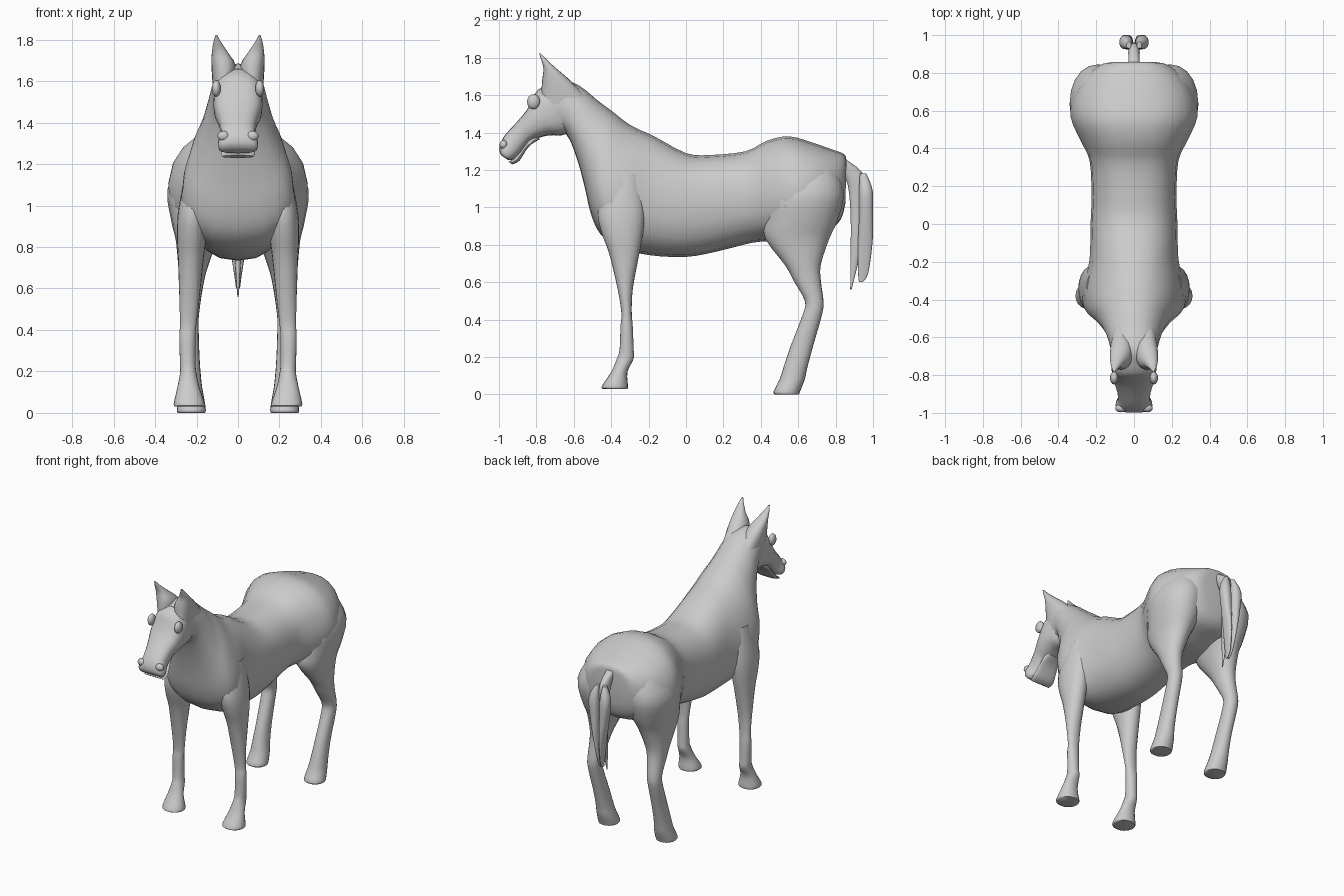
import bpy, bmesh, math
from mathutils import Vector

SIDES = 20


def spow(v, e):
    return math.copysign(abs(v) ** e, v)


def smooth_rows(rows, steps):
    """Catmull-Rom interpolation through rows of section parameters."""
    out = []
    for i in range(len(rows) - 1):
        a, b, c, d = (Vector(rows[min(max(k, 0), len(rows) - 1)]) for k in range(i - 1, i + 3))
        for s in range(steps):
            t = s / steps
            out.append(0.5 * (2 * b + (c - a) * t + (2 * a - 5 * b + 4 * c - d) * t * t
                              + (3 * b - a - 3 * c + d) * t ** 3))
    return out + [Vector(rows[-1])]


def trunk_ring(r, e):
    # row: top y, top z, bottom y, bottom z, half width, narrowing towards the top
    ty, tz, by, bz, w, p = r
    pts = []
    for k in range(SIDES):
        a = 2 * math.pi * k / SIDES
        c, s = spow(math.cos(a), e), spow(math.sin(a), e)
        pts.append((w * s * (1 - p * c), (ty + by) / 2 + (ty - by) / 2 * c,
                    (tz + bz) / 2 + (tz - bz) / 2 * c))
    return pts


def limb_ring(r, e):
    # row: height, front y, back y, inner x, outer x
    z, yf, yb, xi, xo = r
    pts = []
    for k in range(SIDES):
        a = 2 * math.pi * k / SIDES
        pts.append(((xi + xo) / 2 + (xo - xi) / 2 * spow(math.cos(a), e),
                    (yf + yb) / 2 + (yb - yf) / 2 * spow(math.sin(a), e), z))
    return pts


def loft(name, rows, ring, e=1.0, mirror=False, steps=3):
    bm = bmesh.new()
    rings = [[bm.verts.new(p) for p in ring(r, e)] for r in smooth_rows(rows, steps)]
    for a, b in zip(rings, rings[1:]):
        for k in range(SIDES):
            n = (k + 1) % SIDES
            bm.faces.new((a[k], a[n], b[n], b[k]))
    bm.faces.new(rings[0])
    bm.faces.new(rings[-1])
    bmesh.ops.recalc_face_normals(bm, faces=bm.faces)
    finish(name, bm, mirror)


def finish(name, bm, mirror):
    me = bpy.data.meshes.new(name)
    bm.to_mesh(me)
    bm.free()
    ob = bpy.data.objects.new(name, me)
    bpy.context.collection.objects.link(ob)
    bpy.ops.object.select_all(action='DESELECT')
    ob.select_set(True)
    bpy.context.view_layer.objects.active = ob
    bpy.ops.object.shade_smooth_by_angle(angle=math.radians(50))
    if mirror:
        ob.modifiers.new("mirror", 'MIRROR')


def blob(name, loc, size):
    bm = bmesh.new()
    bmesh.ops.create_uvsphere(bm, u_segments=14, v_segments=8, radius=1)
    bmesh.ops.scale(bm, vec=size, verts=bm.verts)
    bmesh.ops.translate(bm, vec=loc, verts=bm.verts)
    finish(name, bm, True)


# Rump, barrel, shoulders and neck
loft("body", [
    (.858, 1.25, .852, 1.02, .13, 0), (.845, 1.285, .83, .94, .19, 0),
    (.78, 1.31, .78, .89, .26, 0), (.68, 1.345, .68, .86, .32, .05),
    (.55, 1.38, .58, .83, .335, .08), (.43, 1.355, .46, .82, .285, .08),
    (.32, 1.30, .35, .81, .235, 0), (.13, 1.28, .17, .765, .225, 0),
    (0, 1.29, 0, .735, .23, 0), (-.17, 1.38, -.20, .745, .235, .1),
    (-.26, 1.42, -.36, .785, .26, .2), (-.32, 1.455, -.46, .86, .26, .25),
    (-.39, 1.51, -.51, .97, .235, .25), (-.47, 1.57, -.54, 1.10, .19, .2),
    (-.57, 1.65, -.58, 1.25, .15, .1), (-.67, 1.685, -.64, 1.39, .125, 0),
    (-.74, 1.66, -.72, 1.39, .11, 0)], trunk_ring, .85)

# Head
loft("head", [
    (-.70, 1.675, -.62, 1.40, .11, 0), (-.79, 1.63, -.665, 1.385, .118, 0),
    (-.825, 1.57, -.73, 1.385, .118, 0), (-.855, 1.515, -.79, 1.37, .11, 0),
    (-.91, 1.45, -.84, 1.345, .092, 0), (-.965, 1.39, -.885, 1.29, .085, 0),
    (-.993, 1.34, -.915, 1.262, .097, 0), (-.998, 1.30, -.94, 1.252, .092, 0),
    (-.985, 1.275, -.955, 1.255, .075, 0)], trunk_ring, .75)
loft("lower_lip", [
    (-.82, 1.40, -.78, 1.365, .06, 0), (-.87, 1.32, -.84, 1.325, .07, 0),
    (-.915, 1.265, -.89, 1.25, .082, 0), (-.95, 1.243, -.93, 1.23, .075, 0)],
    trunk_ring, .8)
blob("brow", (.105, -.815, 1.565), (.022, .035, .04))
blob("nostril", (.07, -.975, 1.335), (.03, .022, .025))

# Ears running back into the crest of the neck
loft("ear", [
    (1.55, -.775, -.50, .02, .12), (1.67, -.77, -.61, .01, .128),
    (1.74, -.762, -.69, .05, .126), (1.79, -.775, -.745, .083, .118),
    (1.822, -.785, -.775, .10, .108)], limb_ring, .9, True)

# Front legs
loft("front_leg", [
    (1.18, -.42, -.24, .12, .25), (.98, -.47, -.22, .14, .288),
    (.86, -.45, -.23, .15, .295), (.75, -.41, -.25, .165, .29),
    (.56, -.365, -.285, .185, .283), (.43, -.345, -.29, .20, .28),
    (.37, -.35, -.285, .205, .283), (.24, -.355, -.28, .205, .28),
    (.19, -.37, -.28, .20, .28), (.12, -.40, -.313, .185, .293),
    (.045, -.45, -.31, .16, .31), (.03, -.445, -.312, .165, .305)],
    limb_ring, .95, True)

# Hind legs with thighs
loft("hind_leg", [
    (1.22, .52, .80, .05, .27), (1.08, .44, .845, .04, .34),
    (.93, .42, .81, .06, .323), (.83, .425, .765, .10, .30),
    (.69, .53, .72, .15, .287), (.60, .58, .722, .17, .282),
    (.50, .635, .735, .185, .28), (.43, .625, .728, .19, .28),
    (.26, .56, .68, .185, .275), (.14, .52, .648, .175, .28),
    (.08, .50, .635, .165, .285), (.015, .468, .61, .155, .295),
    (0, .475, .605, .16, .29)], limb_ring, .95, True)

# Tail: a central strand with a lobe on each side
loft("tail_core", [
    (1.25, .80, .865, -.03, .03), (1.19, .83, .94, -.03, .03),
    (1.12, .865, .96, -.03, .03), (.96, .88, .95, -.022, .022),
    (.75, .88, .93, -.015, .015), (.56, .878, .885, -.003, .003)], limb_ring)
loft("tail_lobe", [
    (1.18, .93, .965, .015, .04), (1.09, .925, .998, .008, .078),
    (.95, .925, 1.0, .006, .065), (.82, .92, .998, .005, .042),
    (.65, .92, .975, .003, .016), (.60, .925, .945, .003, .01)], limb_ring, .9, True)
